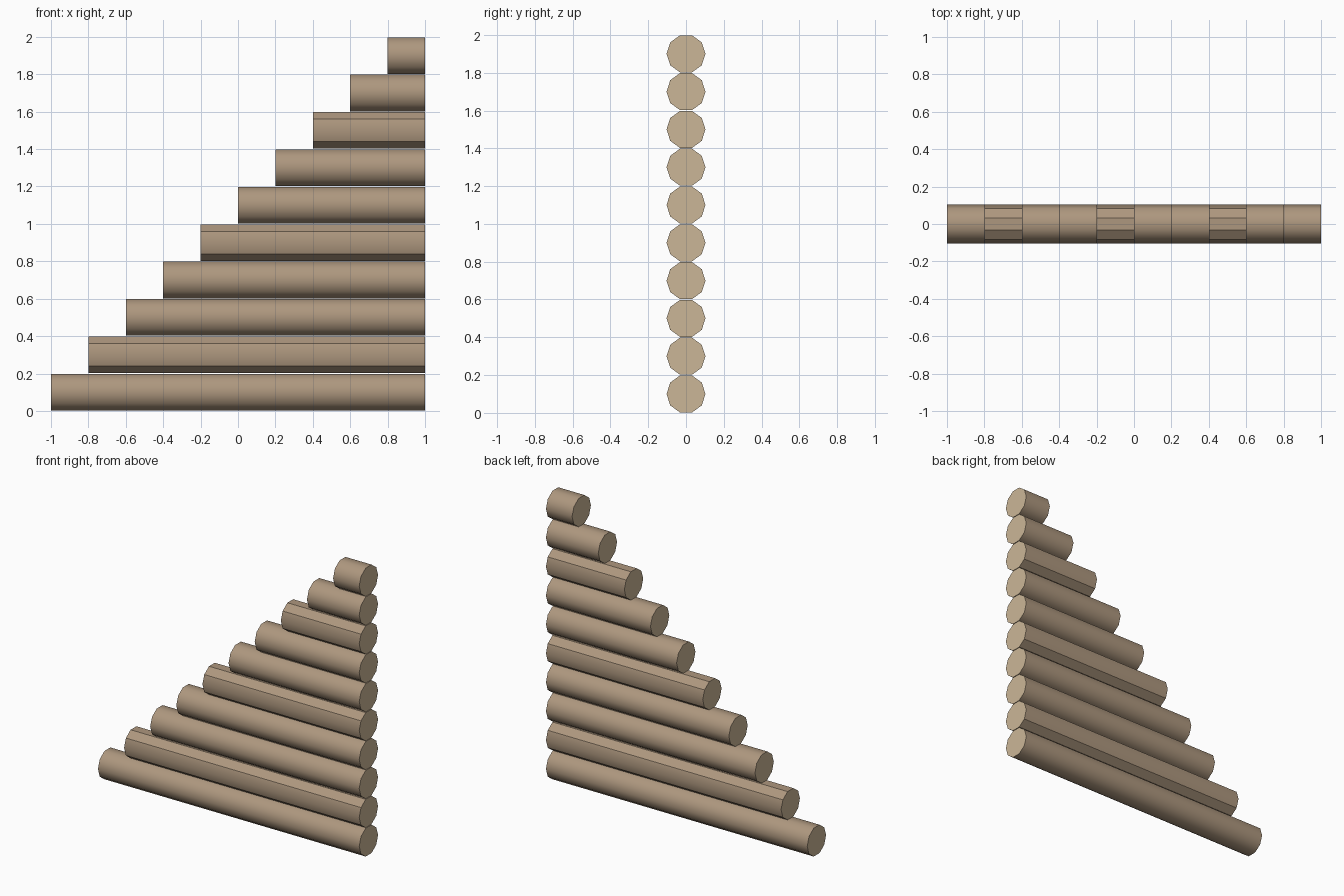
import bpy, bmesh, math

if "Cube" in bpy.data.objects:
    bpy.data.objects.remove(bpy.data.objects["Cube"])

SIDES, RADIUS, COUNT = 10, 0.103, 10

mat = bpy.data.materials.new("wood")
mat.diffuse_color = (0.42, 0.31, 0.21, 1)
mat.use_nodes = True
mat.node_tree.nodes["Principled BSDF"].inputs["Base Color"].default_value = mat.diffuse_color
cut = bpy.data.materials.new("cut_wood")
cut.diffuse_color = (0.60, 0.47, 0.31, 1)
cut.use_nodes = True
cut.node_tree.nodes["Principled BSDF"].inputs["Base Color"].default_value = cut.diffuse_color


def log(name, x0, x1, z, crisp):
    """Ten-sided log lying along x, pale sawn ends."""
    bm = bmesh.new()
    rings = []
    for x in (x0, x1):
        rings.append([bm.verts.new((x, RADIUS * math.cos(a), z + RADIUS * math.sin(a)))
                      for a in (2 * math.pi * i / SIDES for i in range(SIDES))])
    for i in range(SIDES):
        j = (i + 1) % SIDES
        f = bm.faces.new((rings[0][i], rings[0][j], rings[1][j], rings[1][i]))
        # every third log has one hewn, flat strip low on the front and back
        f.smooth = not (crisp and i in (6, 8, 1, 3))
    for ring in rings:
        bm.faces.new(ring).material_index = 1
    bmesh.ops.recalc_face_normals(bm, faces=bm.faces)
    for e in bm.edges:
        if e.calc_face_angle() > math.radians(50):
            e.smooth = False
    me = bpy.data.meshes.new(name)
    bm.to_mesh(me)
    bm.free()
    me.materials.append(mat)
    me.materials.append(cut)
    bpy.context.collection.objects.link(bpy.data.objects.new(name, me))


# Stepped gable: logs flush at x = 1, each 0.2 shorter than the one below
for n in range(COUNT):
    log(f"gable_log_{n + 1}", -1 + 0.2 * n, 1, 0.1 + 0.2 * n, n % 3 == 1)
